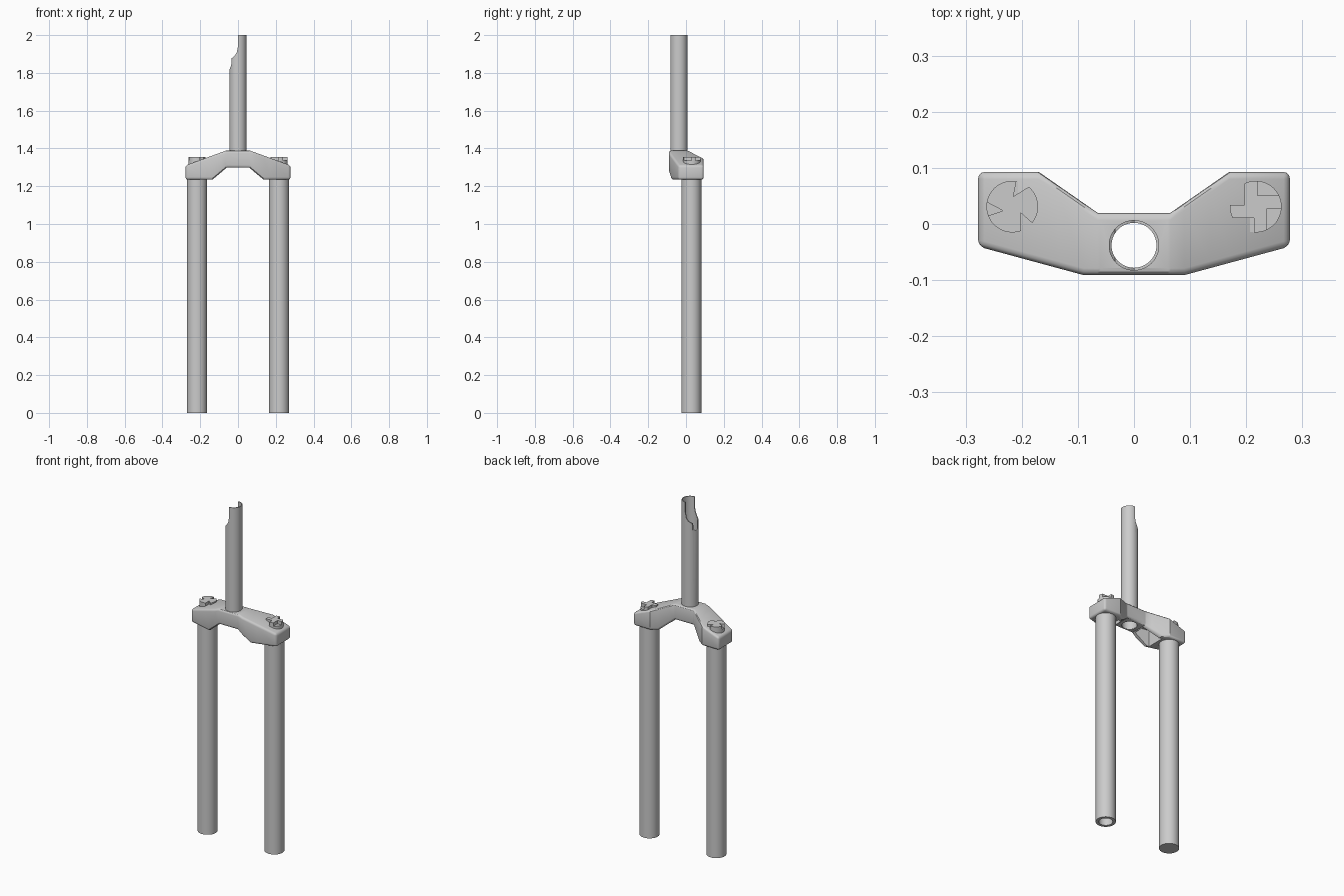
import bpy, bmesh, math
from mathutils import Matrix, Vector

if "Cube" in bpy.data.objects:
    bpy.data.objects.remove(bpy.data.objects["Cube"])

LEG_X, LEG_Y = 0.217, 0.028
STEER_Y = -0.038


def finish(name, bm):
    bmesh.ops.recalc_face_normals(bm, faces=bm.faces[:])
    me = bpy.data.meshes.new(name)
    bm.to_mesh(me)
    bm.free()
    ob = bpy.data.objects.new(name, me)
    bpy.context.collection.objects.link(ob)
    return ob


def activate(ob):
    bpy.ops.object.select_all(action='DESELECT')
    ob.select_set(True)
    bpy.context.view_layer.objects.active = ob


def smooth(ob, angle=30):
    activate(ob)
    bpy.ops.object.shade_smooth_by_angle(angle=math.radians(angle))


def prism(name, pts, vec):
    """Closed polygon pushed along vec."""
    bm = bmesh.new()
    f = bm.faces.new([bm.verts.new(p) for p in pts])
    new = bmesh.ops.extrude_face_region(bm, geom=[f])['geom']
    bmesh.ops.translate(bm, vec=vec, verts=[v for v in new if isinstance(v, bmesh.types.BMVert)])
    # keep the starting cap so the solid is closed
    bm.edges.ensure_lookup_table()
    holes = [e for e in bm.edges if e.is_boundary]
    if holes:
        bmesh.ops.holes_fill(bm, edges=holes)
    return finish(name, bm)


def lathe(name, profile, x, y, closed, seg=48):
    """Revolve (radius, z) points around a vertical axis."""
    bm = bmesh.new()
    rings = []
    for r, z in profile:
        rings.append([bm.verts.new((x + r * math.cos(2 * math.pi * i / seg),
                                    y + r * math.sin(2 * math.pi * i / seg), z)) for i in range(seg)])
    pairs = list(zip(rings, rings[1:]))
    if closed:
        pairs.append((rings[-1], rings[0]))
    for a, b in pairs:
        for i in range(seg):
            j = (i + 1) % seg
            bm.faces.new((a[i], a[j], b[j], b[i]))
    if not closed:
        bm.faces.new(rings[0])
        bm.faces.new(rings[-1])
    return finish(name, bm)


def cut(ob, cutter):
    m = ob.modifiers.new("cut", 'BOOLEAN')
    m.operation, m.solver, m.object = 'DIFFERENCE', 'EXACT', cutter
    activate(ob)
    bpy.ops.object.modifier_apply(modifier=m.name)
    bpy.data.objects.remove(cutter)


def lerp(pts, x):
    for (x0, y0), (x1, y1) in zip(pts, pts[1:]):
        if x <= x1 + 1e-6:
            return y0 + (y1 - y0) * (x - x0) / (x1 - x0)
    return pts[-1][1]


# crown: lofted from box sections that follow the plan and front outlines
BACK = [(0, .02), (.065, .02), (.17, .093), (.278, .093)]
FRONT = [(0, -.091), (.09, -.091), (.278, -.04)]
TOP = [(0, 1.388), (.065, 1.388), (.278, 1.31)]
BOTTOM = [(0, 1.298), (.06, 1.298), (.135, 1.235), (.278, 1.235)]
half = [.06, .065, .09, .135, .17, .278]
bm = bmesh.new()
sections = []
for x in [-v for v in reversed(half)] + half:
    a = abs(x)
    f, b, t, u = (lerp(p, a) for p in (FRONT, BACK, TOP, BOTTOM))
    sections.append([bm.verts.new(p) for p in ((x, f, u), (x, b, u), (x, b, t), (x, f, t))])
for s, n in zip(sections, sections[1:]):
    for i in range(4):
        j = (i + 1) % 4
        bm.faces.new((s[i], s[j], n[j], n[i]))
bm.faces.new(sections[0])
bm.faces.new(sections[-1])
bmesh.ops.dissolve_limit(bm, angle_limit=math.radians(1), verts=bm.verts[:], edges=bm.edges[:])
crown = finish("crown", bm)
bev = crown.modifiers.new("bevel", 'BEVEL')
bev.width, bev.segments, bev.limit_method = .012, 3, 'ANGLE'
bev.angle_limit = math.radians(50)
activate(crown)
bpy.ops.object.modifier_apply(modifier=bev.name)

# steerer bore and weight-saving pockets under the crown
cut(crown, lathe("bore_cutter", [(.042, 1.2), (.042, 1.5)], 0, STEER_Y, False))
for s in (-1, 1):
    plan = [(.065, -.068), (.15, -.055), (.15, .055), (.065, .0)]
    cut(crown, prism("pocket_cutter", [(s * x, y, 1.2) for x, y in plan], (0, 0, .13)))
smooth(crown)

# steerer tube with a cut-away upper left side
steerer = lathe("steerer_tube", [(.045, 1.3), (.045, 2), (.040, 2), (.040, 1.3)], 0, STEER_Y, True)
bite = [(0, 2.1), (0, 1.94), (-.006, 1.91), (-.016, 1.892), (-.034, 1.877),
        (-.036, 1.84), (-.046, 1.815), (-.1, 1.8), (-.1, 2.1)]
cut(steerer, prism("bite_cutter", [(x, -.2, z) for x, z in bite], (0, .4, 0)))
smooth(steerer)

# legs: the left one closed, the right one hollow
smooth(lathe("left_leg", [(.053, 0), (.053, 1.25)], -LEG_X, LEG_Y, False))
smooth(lathe("right_leg", [(.053, 1.25), (.053, 0), (.037, 0), (.037, 1.2)], LEG_X, LEG_Y, False))

# top cap dials: three V notches on the left, pinwheel on the right
wedge = [(.002, .018), (.010, .058), (.056, .052)]
corner = [(-.020, .003), (-.020, .07), (-.07, .07), (-.07, .003)]
for name, side, shape, n in (("left_dial", -1, wedge, 3), ("right_dial", 1, corner, 4)):
    cx, cy = side * LEG_X, .031
    dial = lathe(name, [(.046, 1.26), (.046, 1.356)], cx, cy, False)
    for k in range(n):
        rot = Matrix.Rotation(2 * math.pi * k / n, 3, 'Z')
        pts = [rot @ Vector((x, y, 0)) + Vector((cx, cy, 1.336)) for x, y in shape]
        cut(dial, prism("notch_cutter", pts, (0, 0, .1)))
    smooth(dial)
